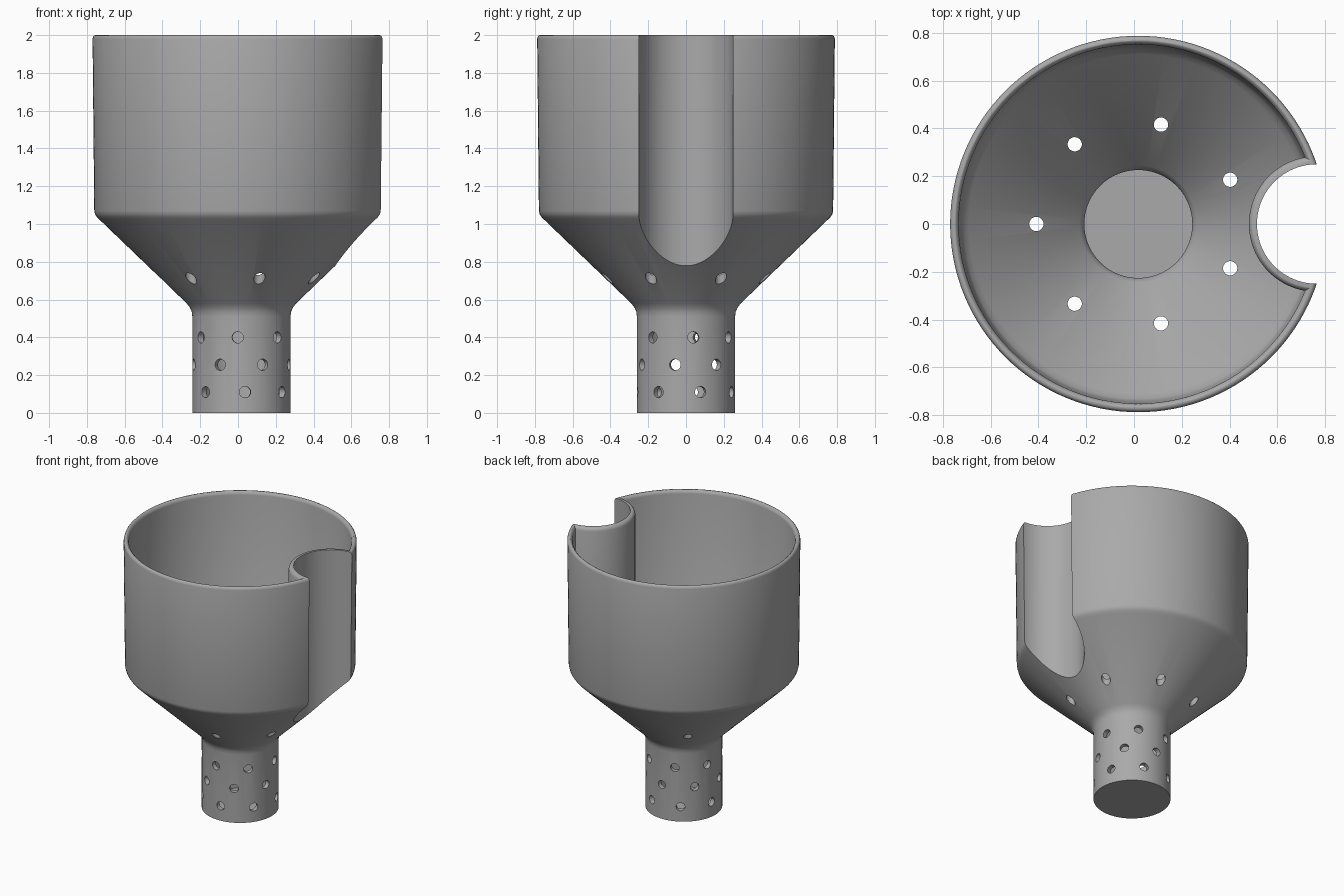
import bpy, bmesh, math
from mathutils import Matrix, Vector

if "Cube" in bpy.data.objects:
    bpy.data.objects.remove(bpy.data.objects["Cube"], do_unlink=True)

AXIS_X = 0.018        # centre of the round body
NOTCH_X = 0.765       # centre of the side channel
NOTCH_R = 0.25
WALL = 0.034
HOLE_R = 0.03
HOLES = 7
STEP = 2 * math.pi / HOLES

grey = bpy.data.materials.new("grey plastic")
grey.use_nodes = True
colour = (0.4, 0.4, 0.4, 1)
grey.diffuse_color = colour
grey.node_tree.nodes["Principled BSDF"].inputs["Base Color"].default_value = colour


def make_object(name, bm):
    bmesh.ops.recalc_face_normals(bm, faces=bm.faces)
    mesh = bpy.data.meshes.new(name)
    bm.to_mesh(mesh)
    bm.free()
    obj = bpy.data.objects.new(name, mesh)
    mesh.materials.append(grey)
    bpy.context.collection.objects.link(obj)
    return obj


def revolve(name, profile, cx, segments=128):
    """Closed solid from (radius, height) points, bottom to top."""
    bm = bmesh.new()
    rings = []
    for r, z in profile:
        angles = [2 * math.pi * i / segments for i in range(segments)]
        rings.append([bm.verts.new((cx + r * math.cos(a), r * math.sin(a), z)) for a in angles])
    for low, high in zip(rings, rings[1:]):
        for i in range(segments):
            j = (i + 1) % segments
            bm.faces.new((low[i], low[j], high[j], high[i]))
    bm.faces.new(rings[0])
    bm.faces.new(rings[-1])
    return make_object(name, bm)


def cut(target, cutter):
    """Subtract the cutter and remove it."""
    mod = target.modifiers.new("cut", 'BOOLEAN')
    mod.operation = 'DIFFERENCE'
    mod.solver = 'EXACT'
    mod.object = cutter
    bpy.context.view_layer.objects.active = target
    bpy.ops.object.modifier_apply(modifier=mod.name)
    bpy.data.objects.remove(cutter, do_unlink=True)


# Outer body: stem, cone and slightly flared cup with a rounded rim
cup = revolve("funnel_cup", [
    (0.26, 0), (0.26, 0.51), (0.263, 0.535), (0.273, 0.558), (0.29, 0.58),
    (0.75, 1.022), (0.765, 1.037), (0.775, 1.052), (0.779, 1.07),
    (0.788, 1.98), (0.785, 1.991), (0.779, 1.998), (0.772, 2.0)], AXIS_X)
cut(cup, revolve("channel_cutter", [(NOTCH_R, -0.1), (NOTCH_R, 2.1)], NOTCH_X, 96))

# Inner space, kept one wall thickness away from the channel
cavity = revolve("cavity_cutter", [
    (0.226, WALL), (0.226, 0.545), (0.232, 0.565), (0.245, 0.583),
    (0.71, 1.03), (0.732, 1.053), (0.743, 1.078),
    (0.752, 1.975), (0.755, 1.988), (0.764, 1.998), (0.77, 2.001), (0.77, 2.1)], AXIS_X)
cut(cavity, revolve("channel_wall_cutter", [
    (NOTCH_R + WALL, -0.2), (NOTCH_R + WALL, 1.975), (NOTCH_R + 0.03, 1.988),
    (NOTCH_R + 0.022, 1.998), (NOTCH_R + 0.014, 2.001), (NOTCH_R + 0.014, 2.2)], NOTCH_X, 96))
cut(cup, cavity)

# Drain holes: one upright ring in the cone, three radial rings in the stem
bm = bmesh.new()


def add_hole(matrix, length, radius):
    bmesh.ops.create_cone(bm, cap_ends=True, segments=24, radius1=radius,
                          radius2=radius, depth=length, matrix=matrix)


for k in range(HOLES):
    a = math.pi + k * STEP
    add_hole(Matrix.Translation((AXIS_X + 0.427 * math.cos(a), 0.427 * math.sin(a), 0.7)), 0.5, HOLE_R)
    for z, phase in ((0.11, STEP / 3), (0.255, -STEP / 4), (0.4, STEP / 6)):
        a = phase + k * STEP
        out = Vector((math.cos(a), math.sin(a), 0))
        turn = out.to_track_quat('Z', 'Y').to_matrix().to_4x4()
        add_hole(Matrix.Translation(Vector((AXIS_X, 0, z)) + out * 0.25) @ turn, 0.16, HOLE_R)
cut(cup, make_object("hole_cutter", bm))

# Smooth shading with crisp edges
bpy.ops.object.select_all(action='DESELECT')
cup.select_set(True)
bpy.context.view_layer.objects.active = cup
bpy.ops.object.shade_smooth_by_angle(angle=math.radians(35))
